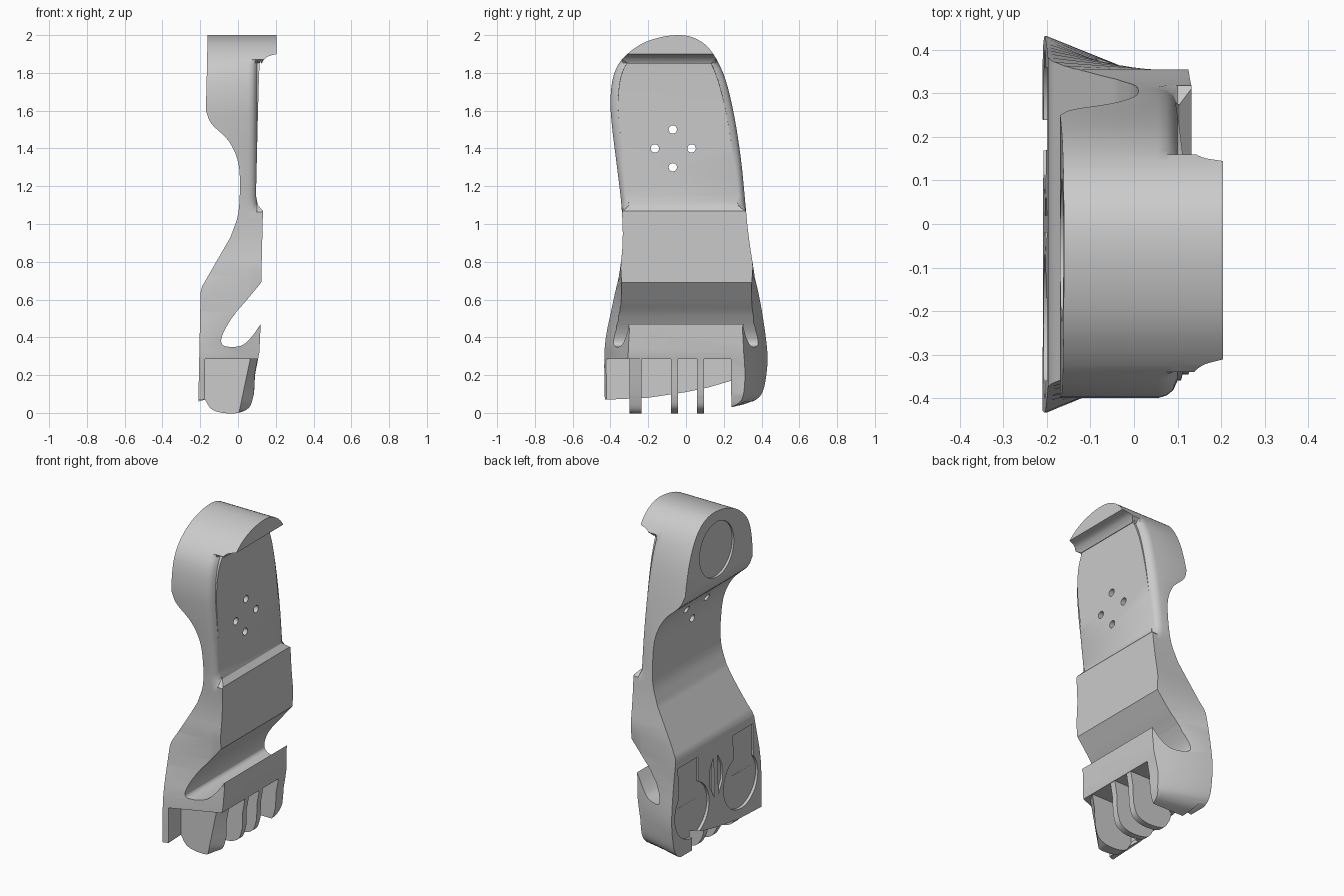
import bpy, bmesh, math
from mathutils import Vector

old = bpy.data.objects.get("Cube")
if old:
    bpy.data.objects.remove(old)

grey = bpy.data.materials.new("plain_grey")
grey.use_nodes = True
grey.diffuse_color = (0.6, 0.6, 0.6, 1)
grey.node_tree.nodes["Principled BSDF"].inputs["Base Color"].default_value = (0.6, 0.6, 0.6, 1)


def smooth(pts, n=5):
    """Smooth open curve through the points."""
    v = [Vector(p) for p in pts]
    v = [2 * v[0] - v[1]] + v + [2 * v[-1] - v[-2]]
    out = []
    for a, b, c, d in zip(v, v[1:], v[2:], v[3:]):
        for i in range(n):
            t = i / n
            out.append(0.5 * (2 * b + (c - a) * t + (2 * a - 5 * b + 4 * c - d) * t * t
                              + (3 * b - a - 3 * c + d) * t ** 3))
    return out + [v[-2]]


def loft(name, rings):
    """Closed solid through rings of equal length."""
    bm = bmesh.new()
    loops = [[bm.verts.new(p) for p in ring] for ring in rings]
    n = len(loops[0])
    for lo, hi in zip(loops, loops[1:]):
        for i in range(n):
            j = (i + 1) % n
            bm.faces.new((lo[i], lo[j], hi[j], hi[i]))
    bm.faces.new(loops[0])
    bm.faces.new(loops[-1])
    bmesh.ops.recalc_face_normals(bm, faces=bm.faces)
    me = bpy.data.meshes.new(name)
    bm.to_mesh(me)
    bm.free()
    me.materials.append(grey)
    ob = bpy.data.objects.new(name, me)
    bpy.context.collection.objects.link(ob)
    return ob


def along_y(name, pts, y0, y1):
    return loft(name, [[(p[0], y, p[1]) for p in pts] for y in (y0, y1)])


def along_x(name, pts, x0, x1):
    return loft(name, [[(x, p[0], p[1]) for p in pts] for x in (x0, x1)])


def circle(y, z, r, n=40):
    return [(y + r * math.cos(2 * math.pi * i / n), z + r * math.sin(2 * math.pi * i / n))
            for i in range(n)]


def combine(ob, tool, op):
    """Apply a boolean and drop its tool."""
    mod = ob.modifiers.new(op, 'BOOLEAN')
    mod.operation, mod.solver, mod.object = op, 'EXACT', tool
    bpy.context.view_layer.objects.active = ob
    bpy.ops.object.modifier_apply(modifier=mod.name)
    bpy.data.objects.remove(tool)


# Foot outline (y, z), flaring at the toes
edge = smooth([(-0.43, 0.07), (-0.43, 0.35), (-0.39, 0.57), (-0.35, 0.76), (-0.335, 0.92),
               (-0.342, 1.1), (-0.365, 1.3), (-0.39, 1.5), (-0.4, 1.65), (-0.385, 1.78),
               (-0.34, 1.87), (-0.25, 1.945), (-0.15, 1.985), (-0.04, 2.0), (0.05, 1.982),
               (0.13, 1.92), (0.2, 1.79), (0.25, 1.6), (0.29, 1.35), (0.315, 1.1),
               (0.33, 0.95), (0.357, 0.77), (0.4, 0.55), (0.43, 0.33), (0.425, 0.2),
               (0.4, 0.1), (0.34, 0.055), (0.24, 0.03)])
outline = edge + [Vector(p) for p in ((0.239, 0.17), (0.12, 0.135), (0, 0.11), (-0.2, 0.08))]


def section(x, rim):
    """Outline at depth x: toes taper to the front, ankle rim is rounded."""
    ring = []
    for y, z in outline:
        t = min(max((0.78 - z) / 0.33, 0), 1)
        extra = abs(y) - 0.24
        if extra > 0 and t > 0:
            keep = 1 - 2.1 * t * max(x + 0.2, 0)
            y = math.copysign(0.24 + extra * max(keep, 0.12), y)
        if 1.1 < z < 1.86:
            y -= math.copysign(rim, y)
        ring.append((x, y, z))
    return ring


foot = loft("foot_shell", [section(x, r) for x, r in
            ((-0.3, 0), (-0.2, 0), (0.055, 0), (0.075, 0.006), (0.09, 0.018), (0.1, 0.04), (0.22, 0.045))])

# Side profile (x, z): heel, arch, sole, toe tip, slot and lip
toe_tip = smooth([(-0.175, 0.07), (-0.14, 0.02), (-0.08, 0), (0, 0), (0.06, 0.03), (0.085, 0.1)])
arch = smooth([(-0.17, 1.6), (-0.14, 1.53), (-0.05, 1.44), (0, 1.33), (0.01, 1.2), (0, 1.05), (-0.04, 0.93)])
slot = smooth([(0.12, 0.47), (0.07, 0.4), (0.02, 0.357), (-0.05, 0.35), (-0.088, 0.37),
               (-0.075, 0.43), (-0.02, 0.52), (0.04, 0.59), (0.123, 0.69)])
fillet = smooth([(0.095, 1.15), (0.112, 1.8), (0.125, 1.85), (0.155, 1.885), (0.205, 1.9)])
profile = ([(-0.16, 2.05), (-0.165, 1.8)] + arch + [(-0.19, 0.67), (-0.198, 0.64), (-0.21, 0.06)]
           + toe_tip + [(0.09, 0.2), (0.113, 0.32)] + slot
           + [(0.132, 1.07), (0.105, 1.1)] + fillet + [(0.205, 2.05)])
combine(foot, along_y("profile_tool", profile, -0.6, 0.6), 'INTERSECT')

# Hollow in front of the sole plate
gap = [(-0.175, -0.1), (0.4, -0.1), (0.4, 0.285), (-0.175, 0.285)]
combine(foot, along_y("toe_gap", gap, -0.6, 0.2395), 'DIFFERENCE')

# Thin toe ribs, the outer one chamfered
rib = [(-0.185, 0.3), (-0.185, 0.1)] + toe_tip + [(0.088, 0.2), (0.106, 0.3)]
for y0, y1 in ((-0.08, -0.042), (0.058, 0.096)):
    combine(foot, along_y("toe_rib", rib, y0, y1), 'UNION')
outer = loft("outer_rib", [[(min(p[0], 0.005 + 0.21 * p[1]), -0.298, p[1]) for p in rib],
                           [(p[0], -0.235, p[1]) for p in rib]])
combine(foot, outer, 'UNION')

# Ankle bolt holes
for y, z in ((-0.07, 1.5), (-0.07, 1.3), (-0.165, 1.4), (0.03, 1.4)):
    combine(foot, along_x("bolt_hole", circle(y, z, 0.022, 20), -0.4, 0.4), 'DIFFERENCE')

# Shallow pads in the heel and sole
combine(foot, along_x("heel_pad", circle(-0.06, 1.77, 0.165), -0.4, -0.155), 'DIFFERENCE')
for s in (-1, 1):
    pad = [(s * y, z) for y, z in circle(0.235, 0.3, 0.165)]
    combine(foot, along_x("sole_pad", pad, -0.4, -0.19), 'DIFFERENCE')
    stem = [(s * y, z) for y, z in ((0.17, 0.35), (0.36, 0.35), (0.36, 0.6), (0.17, 0.6))]
    combine(foot, along_x("pad_stem", stem, -0.4, -0.189), 'DIFFERENCE')
    groove = [(s * y, z) for y, z in ((0.02, 0.54), (0.02, 0.3), (0.06, 0.37), (0.06, 0.47))]
    combine(foot, along_x("sole_groove", groove, -0.4, -0.19), 'DIFFERENCE')

# Smooth shading with crisp edges
bpy.ops.object.select_all(action='DESELECT')
foot.select_set(True)
bpy.context.view_layer.objects.active = foot
bpy.ops.object.shade_smooth_by_angle(angle=math.radians(30))
